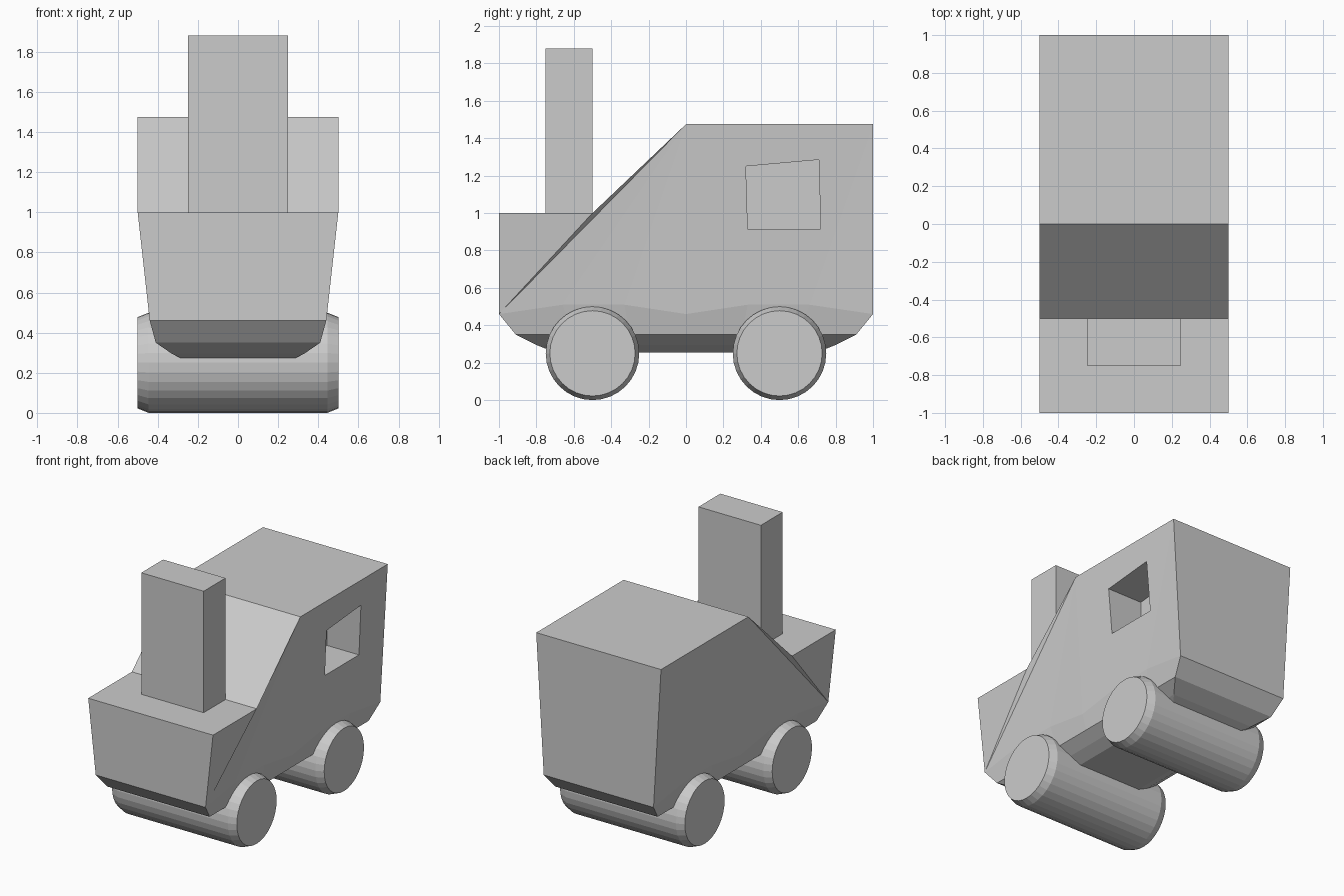
import bpy, bmesh
from math import cos, sin, tau

if "Cube" in bpy.data.objects:
    bpy.data.objects.remove(bpy.data.objects["Cube"])


def make(name, build):
    bm = bmesh.new()
    build(bm)
    bmesh.ops.recalc_face_normals(bm, faces=bm.faces)
    mesh = bpy.data.meshes.new(name)
    bm.to_mesh(mesh)
    bm.free()
    obj = bpy.data.objects.new(name, mesh)
    bpy.context.collection.objects.link(obj)
    return obj


def loft(bm, rings):
    """Bridge equal-length closed rings and cap both ends."""
    rows = [[bm.verts.new(p) for p in ring] for ring in rings]
    n = len(rows[0])
    for a, b in zip(rows, rows[1:]):
        for i in range(n):
            bm.faces.new((a[i], a[(i + 1) % n], b[(i + 1) % n], b[i]))
    bm.faces.new(rows[0])
    bm.faces.new(rows[-1])


# Body: side profile on top, wheel-arch row, then rounded underside rows
TOP = [(-1, 1), (-.5, 1), (0, 1.475), (1, 1.475)]
YS = [-1, -.66, -.33, 0, .33, .66, 1]
ARCH = [.46, .51, .51, .46, .51, .51, .46]
UNDER = [(.41, .91, .35), (.33, .8, .295), (.25, .7, .255)]  # x, y scale, z


def body_shape(bm):
    sides = []
    for s in (1, -1):
        top = [bm.verts.new((s * .5, y, z)) for y, z in TOP]
        rows = [[bm.verts.new((s * .44, y, z)) for y, z in zip(YS, ARCH)]]
        for x, k, z in UNDER:
            rows.append([bm.verts.new((s * x, y * k, z)) for y in YS])
        r = rows[0]
        # Hood side, creased sliver and cab side
        bm.faces.new((top[0], top[1], r[0]))
        bm.faces.new((top[1], top[2], r[0]))
        for i in range(5):
            bm.faces.new((top[2], r[i], r[i + 1]))
        bm.faces.new((top[2], r[5], top[3]))
        bm.faces.new((top[3], r[5], r[6]))
        for a, b in zip(rows, rows[1:]):
            for i in range(6):
                bm.faces.new((a[i], a[i + 1], b[i + 1], b[i]))
        # Outline loop running over the top, down the back, along the bottom
        sides.append(top + [q[-1] for q in rows] + rows[-1][-2:0:-1]
                     + [q[0] for q in reversed(rows)])
    a, b = sides
    for i in range(len(a)):
        j = (i + 1) % len(a)
        bm.faces.new((a[i], a[j], b[j], b[i]))


body = make("body", body_shape)

# Window recess on the right side only
WINDOW = [(.32, 1.25), (.71, 1.285), (.72, .915), (.33, .915)]
cutter = make("window_cutter", lambda bm: loft(
    bm, [[(x, y, z) for y, z in WINDOW] for x in (.21, .7)]))
cutter.hide_render = True
cutter.hide_viewport = True
cutter.display_type = 'WIRE'
cut = body.modifiers.new("window", 'BOOLEAN')
cut.operation = 'DIFFERENCE'
cut.solver = 'EXACT'
cut.object = cutter

# Chimney standing on the hood
make("chimney", lambda bm: loft(bm, [
    [(-.25, -.75, z), (.25, -.75, z), (.25, -.5, z), (-.25, -.5, z)]
    for z in (1, 1.88)]))

# Full-width roller wheels with chamfered ends
ROLLER = [(-.5, .228), (-.445, .25), (.445, .25), (.5, .228)]
for name, y in (("front_wheels", -.5), ("rear_wheels", .5)):
    wheel = make(name, lambda bm: loft(bm, [
        [(x, r * cos(tau * i / 32), r * sin(tau * i / 32)) for i in range(32)]
        for x, r in ROLLER]))
    wheel.location = (0, y, .25)
